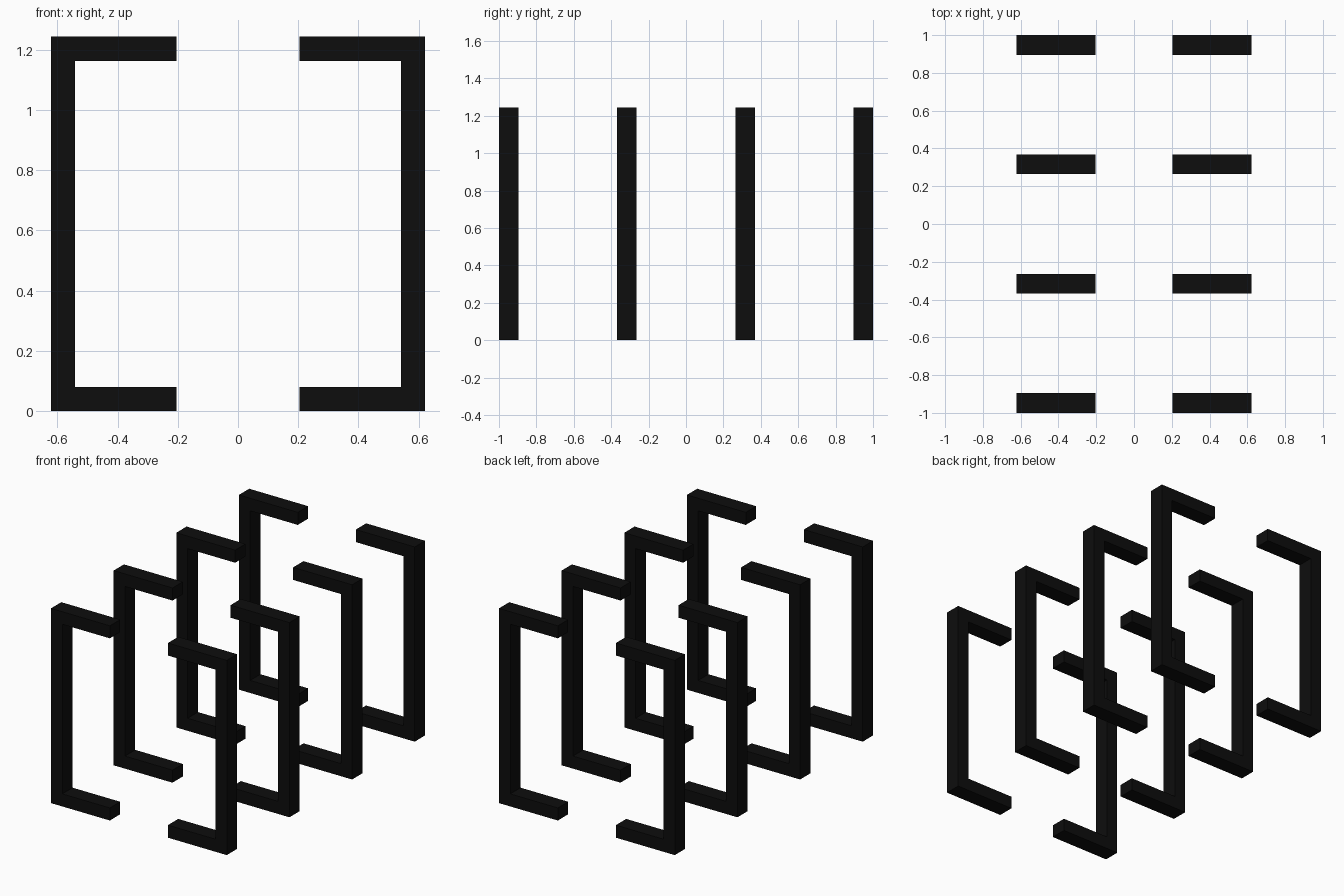
import bpy
import bmesh

if "Cube" in bpy.data.objects:
    bpy.data.objects.remove(bpy.data.objects["Cube"])

# Overall dimensions
OUT, POST, TIP = 0.621, 0.541, 0.205    # outer face, inner post face, arm end (x)
HEIGHT, BAR = 1.243, 0.08               # total height, arm thickness
DEPTH, SPACING, ROWS = 0.104, 0.632, 4  # bar depth and row pitch (y)

black = bpy.data.materials.new("matte_black")
black.diffuse_color = (0.004, 0.004, 0.004, 1)
black.use_nodes = True
black.node_tree.nodes["Principled BSDF"].inputs["Base Color"].default_value = black.diffuse_color

# C-shaped bracket profile (x, z)
PROFILE = [(TIP, 0), (OUT, 0), (OUT, HEIGHT), (TIP, HEIGHT),
           (TIP, HEIGHT - BAR), (POST, HEIGHT - BAR), (POST, BAR), (TIP, BAR)]


def bracket(name, side, y):
    """Extrude the C profile along y; side = 1 right, -1 left."""
    bm = bmesh.new()
    face = bm.faces.new([bm.verts.new((side * x, y - DEPTH / 2, z)) for x, z in PROFILE])
    ext = bmesh.ops.extrude_face_region(bm, geom=[face], use_keep_orig=True)
    moved = [v for v in ext["geom"] if isinstance(v, bmesh.types.BMVert)]
    bmesh.ops.translate(bm, verts=moved, vec=(0, DEPTH, 0))
    bmesh.ops.recalc_face_normals(bm, faces=bm.faces[:])
    mesh = bpy.data.meshes.new(name)
    bm.to_mesh(mesh)
    bm.free()
    mesh.materials.append(black)
    bpy.context.collection.objects.link(bpy.data.objects.new(name, mesh))


# Four rows of facing bracket pairs
for row in range(ROWS):
    y = (row - (ROWS - 1) / 2) * SPACING
    bracket(f"right_bracket_{row + 1}", 1, y)
    bracket(f"left_bracket_{row + 1}", -1, y)
